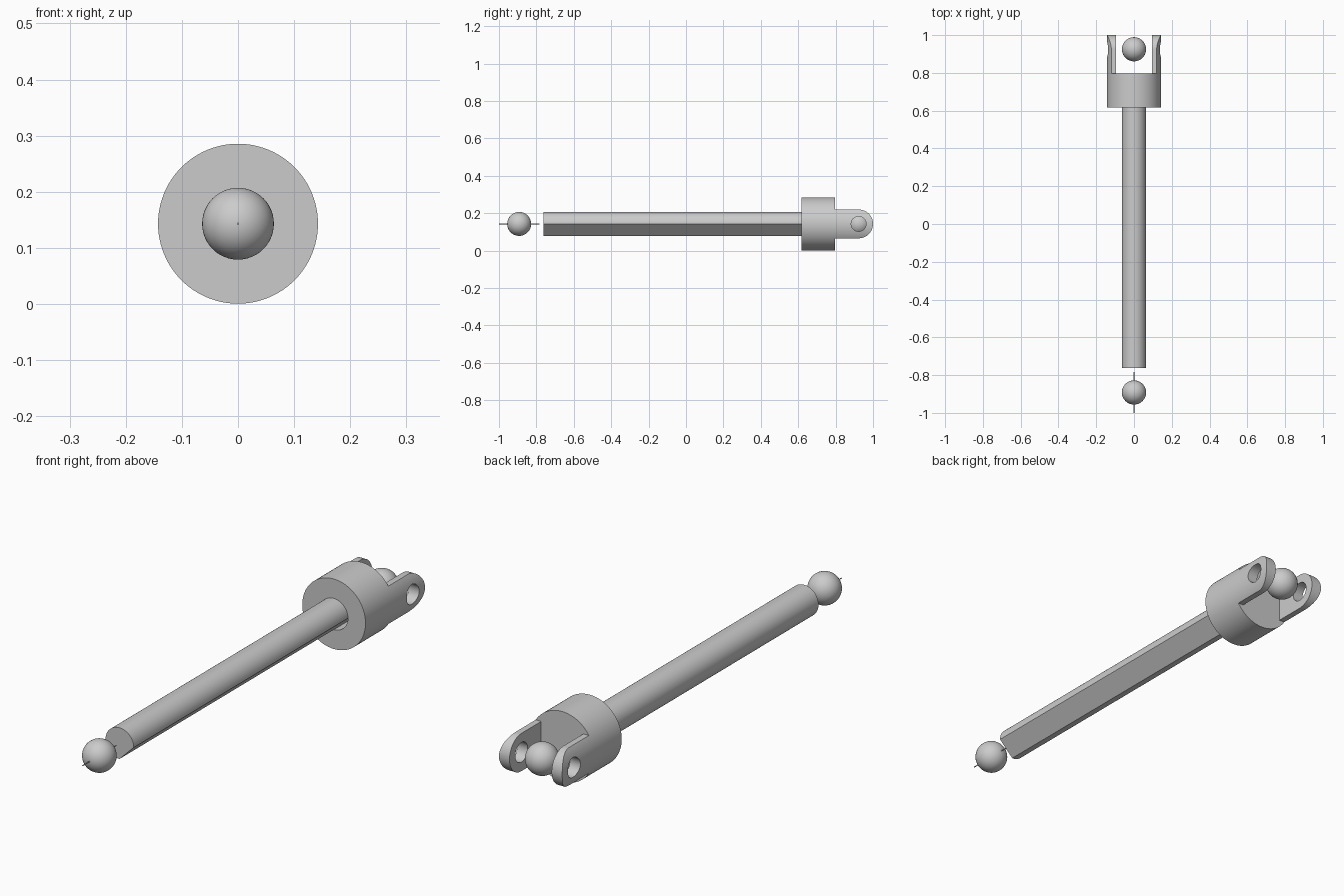
import bpy, bmesh, math
from mathutils import Matrix, Vector

cube = bpy.data.objects.get("Cube")
if cube:
    bpy.data.objects.remove(cube)

AXIS = 0.143       # height of the common axis
HUB_R = 0.1425
ROD_R = 0.0635
PIN_Y = 0.923      # eye centre of the fork

steel = bpy.data.materials.new("grey steel")
steel.use_nodes = True
grey = (0.6, 0.6, 0.6, 1)
steel.diffuse_color = grey
steel.node_tree.nodes["Principled BSDF"].inputs["Base Color"].default_value = grey


def add_object(name, bm):
    bmesh.ops.recalc_face_normals(bm, faces=bm.faces)
    mesh = bpy.data.meshes.new(name)
    bm.to_mesh(mesh)
    bm.free()
    mesh.materials.append(steel)
    obj = bpy.data.objects.new(name, mesh)
    bpy.context.collection.objects.link(obj)
    return obj


def prism(name, outline, direction):
    """Extrude a closed outline of points along a direction."""
    bm = bmesh.new()
    face = bm.faces.new([bm.verts.new(p) for p in outline])
    out = bmesh.ops.extrude_face_region(bm, geom=[face])["geom"]
    bmesh.ops.translate(bm, vec=Vector(direction),
                        verts=[v for v in out if isinstance(v, bmesh.types.BMVert)])
    return add_object(name, bm)


def arc(radius, start, end, steps):
    for i in range(steps + 1):
        a = math.radians(start + (end - start) * i / steps)
        yield radius * math.cos(a), radius * math.sin(a)


def cylinder_y(name, radius, y0, y1, segments=96):
    ring = list(arc(radius, 0, 360, segments))[:-1]
    return prism(name, [(x, y0, AXIS + z) for x, z in ring], (0, y1 - y0, 0))


def boolean(obj, tool, operation):
    mod = obj.modifiers.new(operation.lower(), "BOOLEAN")
    mod.object, mod.operation, mod.solver = tool, operation, "EXACT"
    bpy.context.view_layer.objects.active = obj
    bpy.ops.object.modifier_apply(modifier=mod.name)
    bpy.data.objects.remove(tool)


def smooth(obj):
    bpy.ops.object.select_all(action="DESELECT")
    obj.select_set(True)
    bpy.context.view_layer.objects.active = obj
    bpy.ops.object.shade_smooth_by_angle(angle=math.radians(30))


def ball(name, y):
    bm = bmesh.new()
    bmesh.ops.create_uvsphere(bm, u_segments=48, v_segments=24, radius=0.064,
                              matrix=Matrix.Translation((0, y, AXIS)))
    smooth(add_object(name, bm))


# Rod with one quarter cut off by a slanted flat
rod = prism("rod", [(x, -0.762, AXIS + z) for x, z in arc(ROD_R, 0, 270, 72)], (0, 1.48, 0))
smooth(rod)

# Hub with a round socket for the rod
hub = cylinder_y("hub", HUB_R, 0.617, 0.796)
boolean(hub, cylinder_y("socket_cutter", ROD_R, 0.55, 0.718), "DIFFERENCE")
smooth(hub)

# Fork lugs: round-ended slabs trimmed to the hub's curve, each with an eye
LUG_R = 0.077
for side, name in ((1, "left_fork_lug"), (-1, "right_fork_lug")):
    inner = side * 0.095
    outline = [(inner, 0.79, AXIS - LUG_R)]
    outline += [(inner, PIN_Y + y, AXIS + z) for y, z in arc(LUG_R, -90, 90, 40)]
    outline += [(inner, 0.79, AXIS + LUG_R)]
    lug = prism(name, outline, (side * 0.1, 0, 0))
    boolean(lug, cylinder_y("trim", HUB_R, 0.7, 1.1), "INTERSECT")
    eye = [(side * 0.05, PIN_Y + y, AXIS + z) for y, z in list(arc(0.04, 0, 360, 48))[:-1]]
    boolean(lug, prism("eye_cutter", eye, (side * 0.2, 0, 0)), "DIFFERENCE")
    smooth(lug)

# Joint balls at both ends and the fine needle through the front one
ball("front_ball", -0.892)
ball("rear_ball", 0.925)
smooth(cylinder_y("front_needle", 0.002, -1.0, -0.783, 12))
